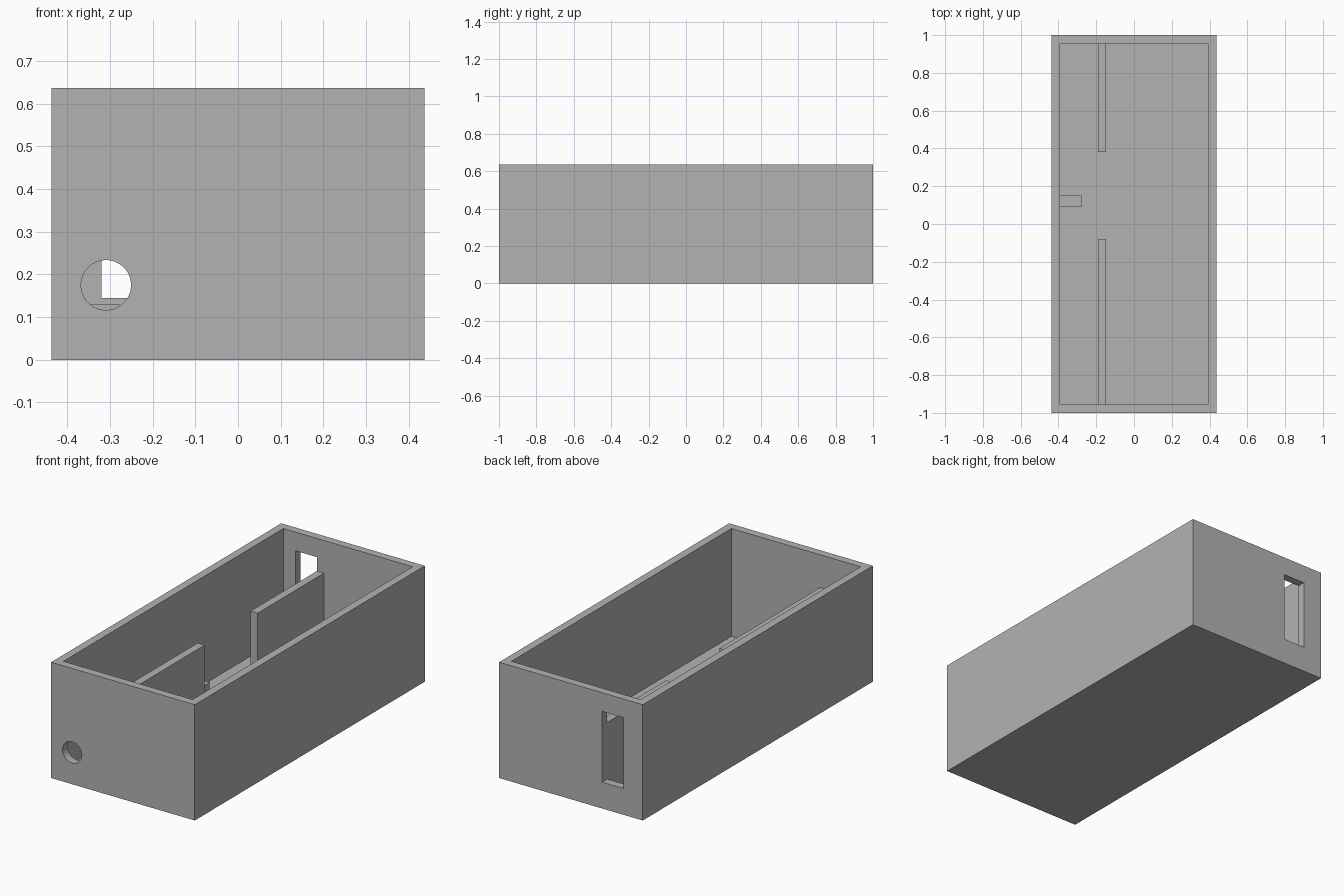
import bpy
from math import radians

if "Cube" in bpy.data.objects:
    bpy.data.objects.remove(bpy.data.objects["Cube"], do_unlink=True)

HALF_X, HALF_Y, HEIGHT, WALL = 0.437, 1.0, 0.637, 0.044
IN_X, IN_Y = HALF_X - WALL, HALF_Y - WALL

grey = bpy.data.materials.new("plain_grey")
grey.use_nodes = True
colour = (0.45, 0.45, 0.45, 1)
grey.diffuse_color = colour
grey.node_tree.nodes["Principled BSDF"].inputs["Base Color"].default_value = colour


def box(name, x, y, z):
    """Box spanning the given (low, high) ranges."""
    spans = (x, y, z)
    bpy.ops.mesh.primitive_cube_add(size=1, location=[(a + b) / 2 for a, b in spans])
    obj = bpy.context.object
    obj.name = name
    obj.scale = [b - a for a, b in spans]
    bpy.ops.object.transform_apply(location=False, rotation=False, scale=True)
    obj.data.materials.append(grey)
    return obj


def cut(target, cutter):
    """Subtract the cutter from the target and discard it."""
    cutter.hide_render = True
    mod = target.modifiers.new("cut", "BOOLEAN")
    mod.operation, mod.solver, mod.object = "DIFFERENCE", "EXACT", cutter
    bpy.context.view_layer.objects.active = target
    bpy.ops.object.modifier_apply(modifier=mod.name)
    bpy.data.objects.remove(cutter, do_unlink=True)


# Open-topped case
case = box("case", (-HALF_X, HALF_X), (-HALF_Y, HALF_Y), (0, HEIGHT))
cut(case, box("cavity_cutter", (-IN_X, IN_X), (-IN_Y, IN_Y), (WALL, HEIGHT + 0.2)))

# Tall slot in the back wall
cut(case, box("slot_cutter", (-0.32, -0.19), (IN_Y - 0.03, HALF_Y + 0.05), (0.145, 0.534)))

# Round cable hole in the front wall
bpy.ops.mesh.primitive_cylinder_add(vertices=64, radius=0.0585, depth=0.2,
                                    location=(-0.309, -HALF_Y, 0.175),
                                    rotation=(radians(90), 0, 0))
hole = bpy.context.object
hole.data.materials.append(grey)
cut(case, hole)

# Upright partitions and the small locating block
box("front_partition", (-0.19, -0.147), (-IN_Y, -0.08), (WALL, 0.457))
box("back_partition", (-0.19, -0.147), (0.38, IN_Y), (WALL, 0.457))
box("side_block", (-IN_X, -0.278), (0.09, 0.15), (WALL, 0.13))

# Crisp box edges, smooth hole wall
bpy.ops.object.select_all(action="DESELECT")
case.select_set(True)
bpy.context.view_layer.objects.active = case
bpy.ops.object.shade_smooth_by_angle(angle=radians(30))
